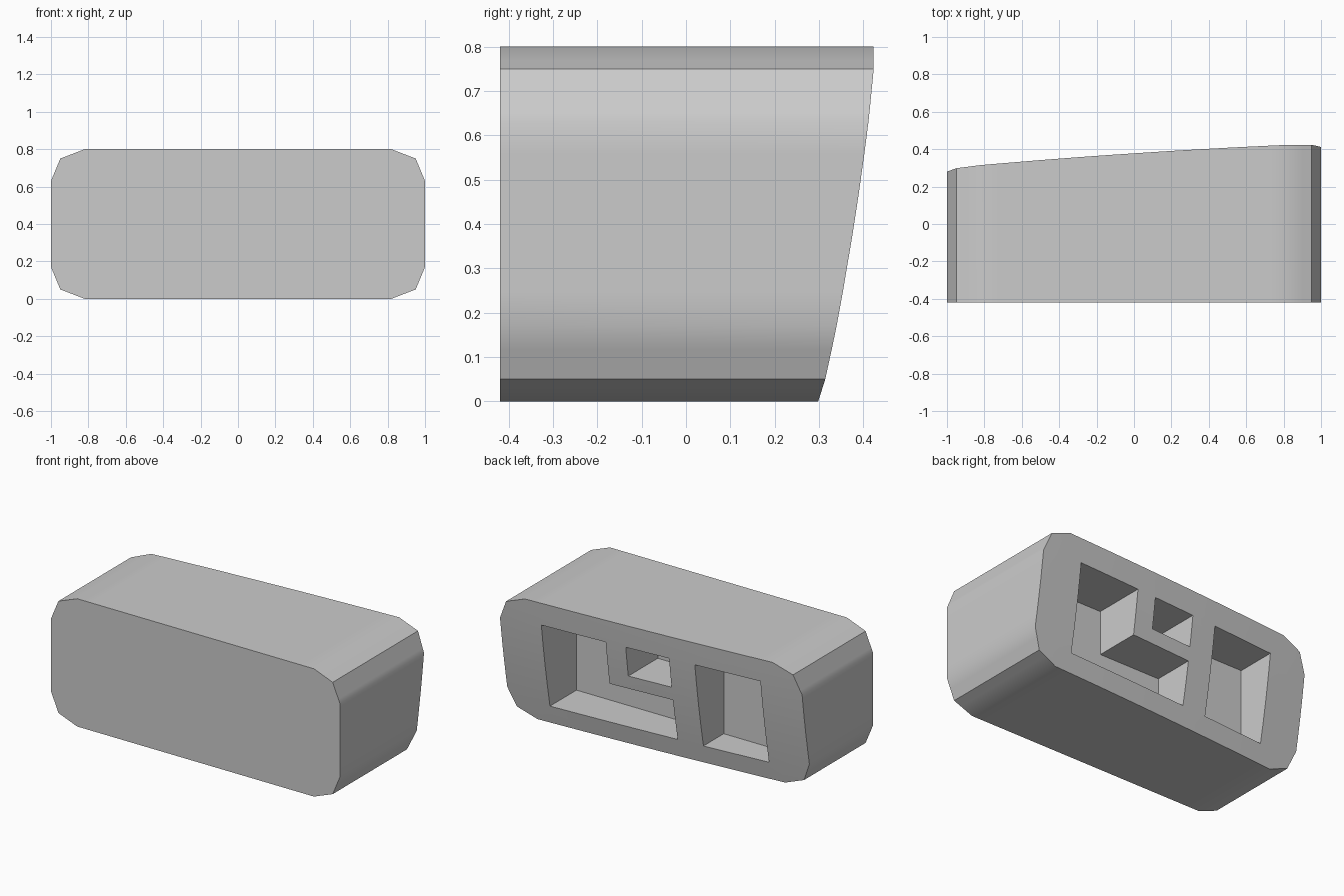
import bpy
import bmesh
from mathutils import Vector

cube = bpy.data.objects.get("Cube")
if cube:
    bpy.data.objects.remove(cube, do_unlink=True)

FRONT, FLOOR, HEIGHT = -0.42, 0.055, 0.8


def back_y(x, z):
    """Gently domed back that leans forward towards the base and one end."""
    t = HEIGHT - z
    return 0.378 + 0.066 * x - 0.0134 * x * x - 0.1 * t - 0.07 * t * t


# Pockets as (x min, x max, z min, z max); the first two join into an L
pockets = [
    (0.29, 0.72, 0.115, 0.655),
    (-0.13, 0.29, 0.115, 0.38),
    (-0.13, 0.157, 0.465, 0.655),
    (-0.73, -0.30, 0.115, 0.655),
]

# Body: chamfered outline extruded from front to back
corner = [(0.82, 0.4), (0.95, 0.35), (1.0, 0.23)]
right = corner + [(x, -z) for x, z in reversed(corner)]
outline = right + [(-x, z) for x, z in reversed(right)]
bm = bmesh.new()
front = bm.faces.new([bm.verts.new((x, FRONT, z + HEIGHT / 2)) for x, z in outline])
ext = bmesh.ops.extrude_face_region(bm, geom=[front], use_keep_orig=True)
for v in ext["geom"]:
    if isinstance(v, bmesh.types.BMVert):
        v.co.y = 0.42

# Slice into a grid that follows the pocket edges and the dome
xs = {p[i] for p in pockets for i in (0, 1)} | {-0.9, -0.5, 0.5, 0.9}
zs = {p[i] for p in pockets for i in (2, 3)} | {0.25, 0.56, 0.73}
for axis, cuts in ((Vector((1, 0, 0)), xs), (Vector((0, 0, 1)), zs)):
    for c in sorted(cuts):
        bmesh.ops.bisect_plane(bm, geom=bm.verts[:] + bm.edges[:] + bm.faces[:],
                               plane_co=axis * c, plane_no=axis)

# Shape the back
back_faces = [f for f in bm.faces if all(v.co.y > 0.4 for v in f.verts)]
for v in {v for f in back_faces for v in f.verts}:
    v.co.y = back_y(v.co.x, v.co.z)


def in_pocket(face):
    c = face.calc_center_median()
    return any(a < c.x < b and d < c.z < e for a, b, d, e in pockets)


# Sink the pockets to a flat floor
sunk = [f for f in back_faces if in_pocket(f)]
ext = bmesh.ops.extrude_face_region(bm, geom=sunk)
for v in ext["geom"]:
    if isinstance(v, bmesh.types.BMVert):
        v.co.y = FLOOR
bmesh.ops.delete(bm, geom=[f for f in sunk if f.is_valid], context="FACES")
bmesh.ops.recalc_face_normals(bm, faces=bm.faces[:])

mesh = bpy.data.meshes.new("block_body")
bm.to_mesh(mesh)
bm.free()
body = bpy.data.objects.new("block_body", mesh)
bpy.context.collection.objects.link(body)

# Plain grey material
grey = bpy.data.materials.new("plain_grey")
grey.use_nodes = True
colour = (0.6, 0.6, 0.6, 1.0)
grey.diffuse_color = colour
grey.node_tree.nodes["Principled BSDF"].inputs["Base Color"].default_value = colour
mesh.materials.append(grey)

# Smooth shading with sharp creases
for o in bpy.context.selected_objects:
    o.select_set(False)
body.select_set(True)
bpy.context.view_layer.objects.active = body
bpy.ops.object.shade_smooth_by_angle(angle=0.5236)
